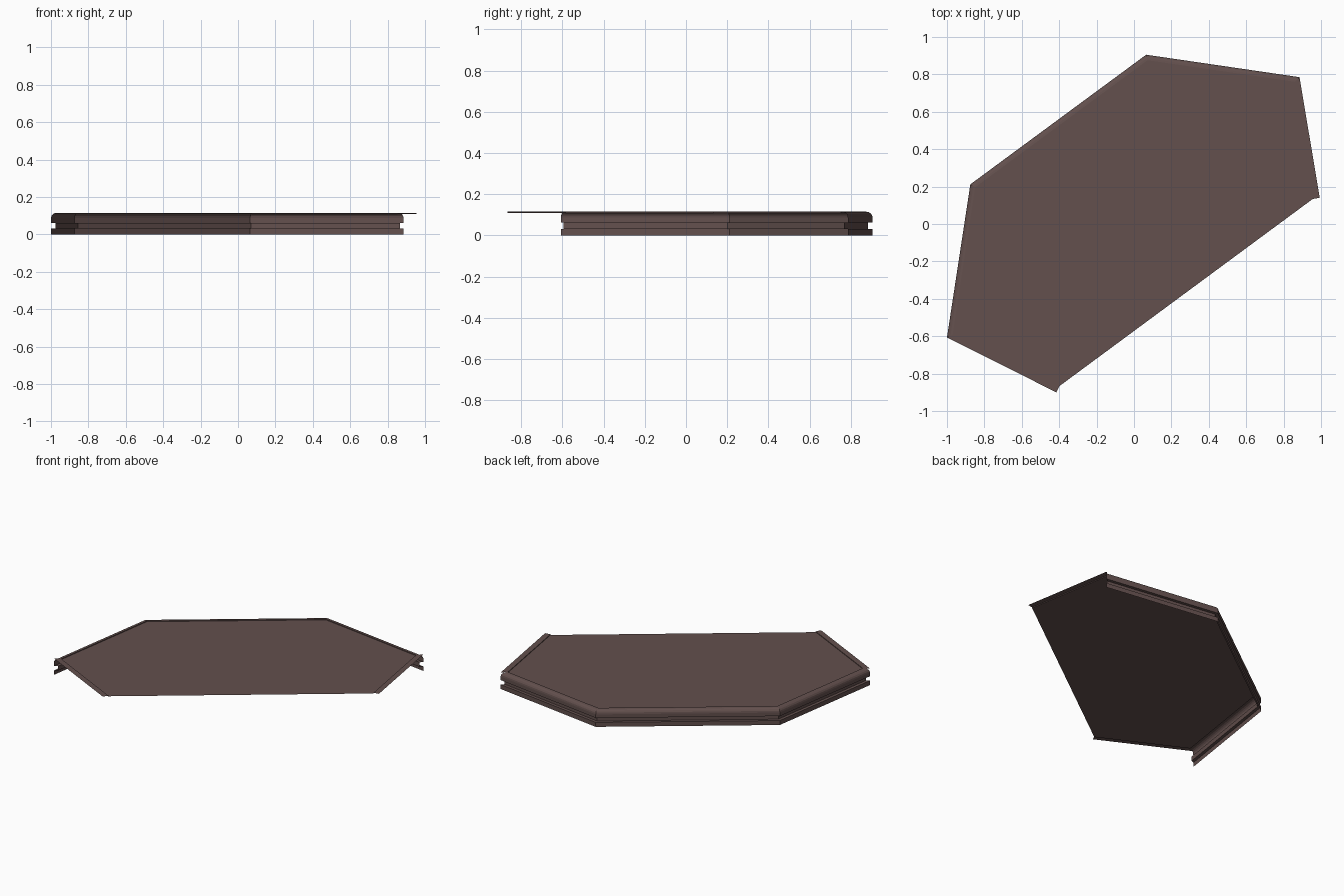
import bpy, bmesh, math
from mathutils import Vector

if "Cube" in bpy.data.objects:
    bpy.data.objects.remove(bpy.data.objects["Cube"])

TOP, PLATE, LIP, R = 0.115, 0.110, 0.038, 0.028
# outline, clockwise; the long front side is open
path = [Vector(p) for p in [(-.415, -.90), (-1, -.607), (-.875, .212),
                            (.065, .905), (.885, .785), (.993, .14)]]

mat = bpy.data.materials.new("brown")
mat.diffuse_color = (0.125, 0.08, 0.075, 1)
mat.use_nodes = True
mat.node_tree.nodes["Principled BSDF"].inputs["Base Color"].default_value = mat.diffuse_color


def inward(i, dist):
    """Mitred inward offset of outline point i."""
    normals = []
    for a, b in ((i - 1, i), (i, i + 1)):
        if a >= 0 and b < len(path):
            d = (path[b] - path[a]).normalized()
            normals.append(Vector((d.y, -d.x)))
    m = sum(normals, Vector((0, 0))).normalized()
    return path[i] + m * dist / m.dot(normals[0])


def sweep(bm, profile, indices):
    """Sweep an (inset, height) profile along the given outline points."""
    rows = [[bm.verts.new((*inward(i, o), z)) for o, z in profile] for i in indices]
    for a, b in zip(rows, rows[1:]):
        for k in range(len(profile) - 1):
            bm.faces.new((a[k], a[k + 1], b[k + 1], b[k]))


def finish(name, bm):
    bmesh.ops.remove_doubles(bm, verts=bm.verts, dist=1e-5)
    me = bpy.data.meshes.new(name)
    bm.to_mesh(me)
    bm.free()
    me.materials.append(mat)
    ob = bpy.data.objects.new(name, me)
    bpy.context.collection.objects.link(ob)


# moulded edge: lower band, groove, upper band, rounded top
profile = [(0, 0), (0, .031), (.021, .031), (.021, .062), (0, .062)]
for k in range(5):
    a = math.pi / 2 * k / 4
    profile.append((R - R * math.cos(a), TOP - R + R * math.sin(a)))
profile += [(LIP, TOP), (LIP, PLATE)]
bm = bmesh.new()
sweep(bm, profile, [1, 2, 3, 4])
bmesh.ops.reverse_faces(bm, faces=bm.faces)
finish("moulded_edge", bm)

# flat lips on the two short sides
bm = bmesh.new()
for pair in ([0, 1], [4, 5]):
    sweep(bm, [(0, TOP), (LIP, TOP), (LIP, PLATE)], pair)
bmesh.ops.reverse_faces(bm, faces=bm.faces)
finish("side_lips", bm)

# recessed top panel
bm = bmesh.new()
bm.faces.new([bm.verts.new((*inward(i, LIP), PLATE)) for i in reversed(range(6))])
finish("top_panel", bm)
